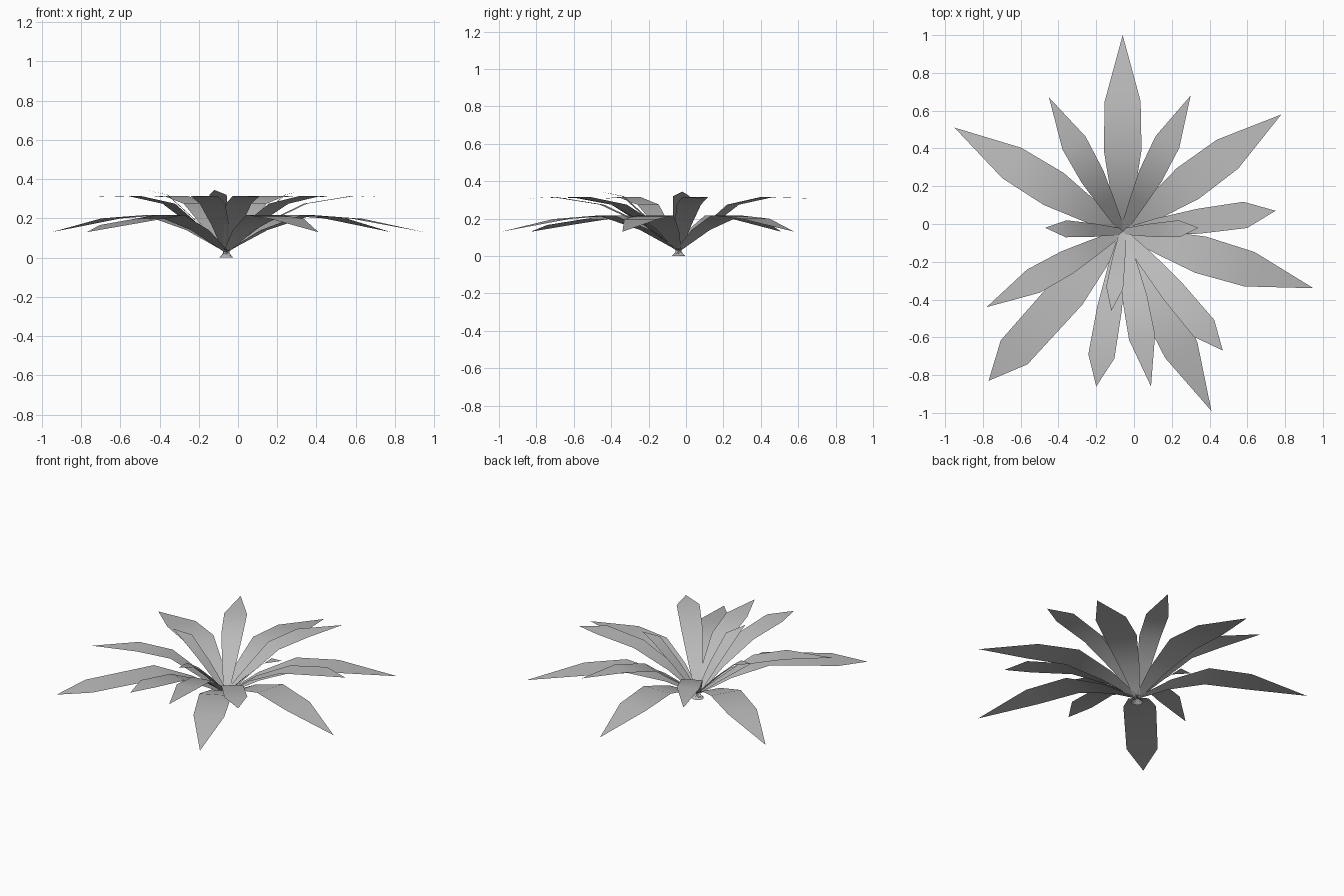
import bpy, bmesh, math

cube = bpy.data.objects.get("Cube")
if cube:
    bpy.data.objects.remove(cube)

# Single leaf colour
mat = bpy.data.materials.new("leaf_grey")
mat.use_nodes = True
grey = (0.5, 0.5, 0.5, 1)
mat.diffuse_color = grey
mat.node_tree.nodes["Principled BSDF"].inputs["Base Color"].default_value = grey

CENTRE_X, CENTRE_Y = -0.06, -0.04


def leaf(name, tip_x, tip_y, tip_z, stations):
    """Flat pointed blade; stations are (distance, height, half width)."""
    dx, dy = tip_x - CENTRE_X, tip_y - CENTRE_Y
    length = math.hypot(dx, dy)
    dx, dy = dx / length, dy / length
    bm = bmesh.new()
    rows = []
    for r, z, w in stations:
        x, y = CENTRE_X + dx * r, CENTRE_Y + dy * r
        rows.append([bm.verts.new((x + s * w * dy, y - s * w * dx, z)) for s in (-1, 1)])
    for (a, b), (c, d) in zip(rows, rows[1:]):
        bm.faces.new((a, b, d, c))
    tip = bm.verts.new((tip_x, tip_y, tip_z))
    bm.faces.new((rows[-1][0], rows[-1][1], tip))
    bmesh.ops.recalc_face_normals(bm, faces=bm.faces)
    if sum(f.normal.z * f.calc_area() for f in bm.faces) < 0:
        bmesh.ops.reverse_faces(bm, faces=bm.faces)
    for f in bm.faces:
        f.smooth = True
    mesh = bpy.data.meshes.new(name)
    bm.to_mesh(mesh)
    bm.free()
    mesh.materials.append(mat)
    bpy.context.collection.objects.link(bpy.data.objects.new(name, mesh))


# Every blade starts at a small root stub that crosses the crown
root = [(-0.035, 0.0, 0.012), (0.0, 0.03, 0.016)]

# Long drooping outer ring: tip position and shoulder distance
outer = [(-0.06, 1.0, 0.69), (0.78, 0.58, 0.69), (0.95, -0.34, 0.7),
         (0.41, -0.99, 0.7), (-0.77, -0.83, 0.86), (-0.95, 0.51, 0.69)]
for i, (x, y, shoulder) in enumerate(outer):
    z = 0.2 - (shoulder - 0.69) * 0.2
    leaf(f"outer_leaf_{i + 1}", x, y, 0.13, root + [
        (0.2, 0.14, 0.062), (0.43, 0.217, 0.1), (shoulder, z, 0.095)])

# Middle ring, arching and nearly level at the tips
middle = [(0.3, 0.68, 0.53), (0.75, 0.07, 0.655), (0.47, -0.67, 0.67), (0.09, -0.86, 0.57),
          (-0.2, -0.86, 0.67), (-0.78, -0.44, 0.54), (-0.45, 0.67, 0.535)]
for i, (x, y, shoulder) in enumerate(middle):
    leaf(f"middle_leaf_{i + 1}", x, y, 0.308, root + [
        (0.18, 0.165, 0.045), (shoulder * 0.62, 0.275, 0.066), (shoulder, 0.315, 0.07)])

# Short upright inner leaves
for i, (x, y) in enumerate([(-0.47, -0.02), (0.34, -0.02), (-0.12, -0.46)]):
    leaf(f"inner_leaf_{i + 1}", x, y, 0.345, root + [
        (0.15, 0.185, 0.035), (0.3, 0.32, 0.045)])
